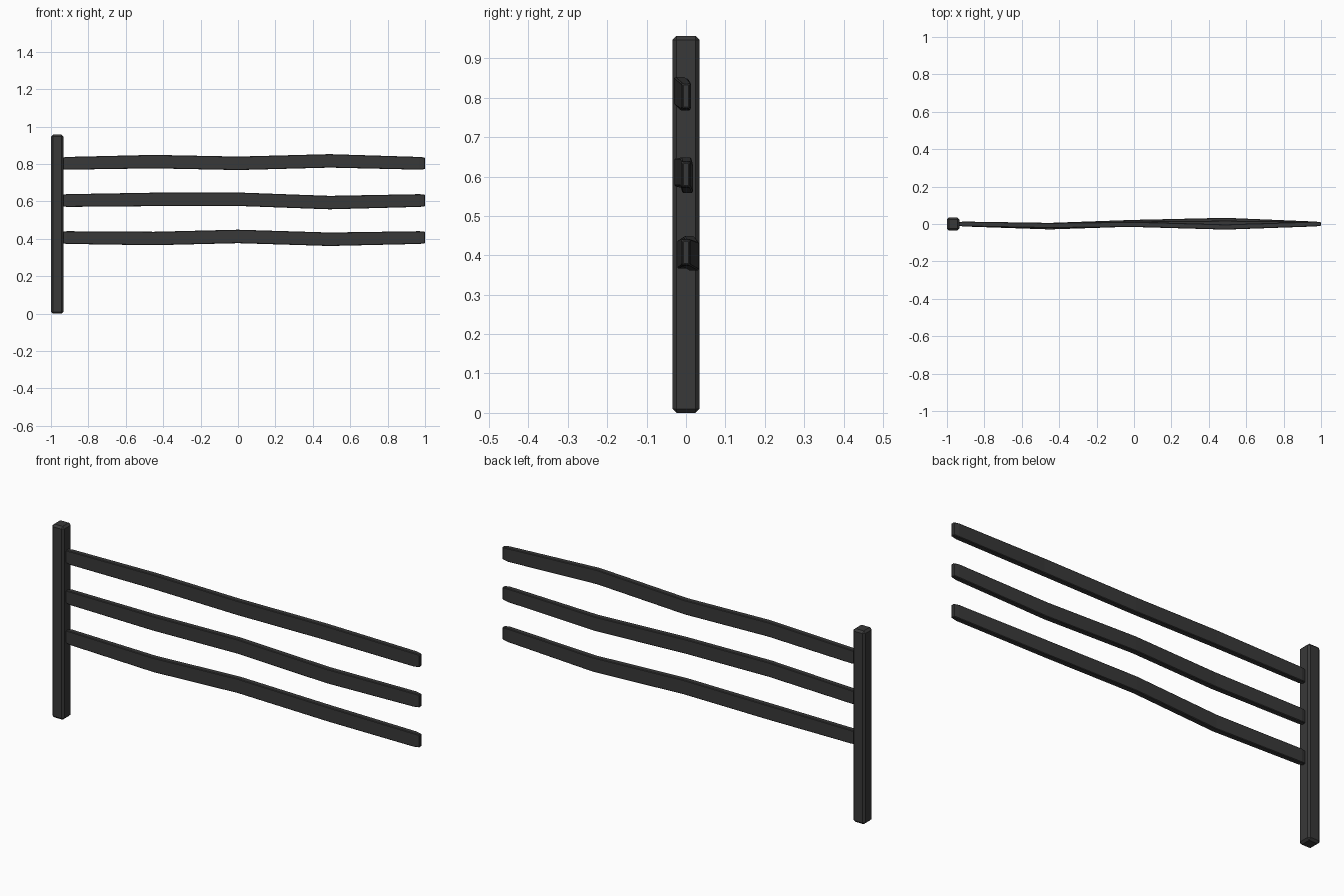
import bpy, bmesh

if "Cube" in bpy.data.objects:
    bpy.data.objects.remove(bpy.data.objects["Cube"])

mat = bpy.data.materials.new("dark_wood")
mat.diffuse_color = (0.04, 0.04, 0.04, 1)
mat.use_nodes = True
mat.node_tree.nodes["Principled BSDF"].inputs["Base Color"].default_value = mat.diffuse_color


def loft(name, rings, bevel):
    """Skin a chain of four-cornered rings, cap both ends, soften the edges."""
    bm = bmesh.new()
    loops = [[bm.verts.new(p) for p in ring] for ring in rings]
    for a, b in zip(loops, loops[1:]):
        for i in range(4):
            j = (i + 1) % 4
            bm.faces.new((a[i], a[j], b[j], b[i]))
    bm.faces.new(loops[0])
    bm.faces.new(loops[-1])
    bmesh.ops.recalc_face_normals(bm, faces=bm.faces)
    me = bpy.data.meshes.new(name)
    bm.to_mesh(me)
    bm.free()
    me.materials.append(mat)
    ob = bpy.data.objects.new(name, me)
    bpy.context.collection.objects.link(ob)
    if bevel:
        mod = ob.modifiers.new("worn_edges", 'BEVEL')
        mod.width = bevel
        mod.segments = 1
        mod.limit_method = 'ANGLE'
        mod.angle_limit = 0.9
    return ob


# Upright post
def post_ring(z):
    return [(-0.967 + sx * 0.033, sy * 0.034, z)
            for sx, sy in ((-1, -1), (1, -1), (1, 1), (-1, 1))]


loft("post", [post_ring(0), post_ring(0.957)], 0.01)


# Bent rails: each station is (x, y, z, half thickness, half height)
def rail(name, z, bends):
    stations = [(-0.938, 0, z, 0.009, 0.031), (-0.915, 0, z, 0.013, 0.034)]
    stations += [(x, y, z + dz, 0.014, 0.036)
                 for x, (y, dz) in zip((-0.45, 0, 0.49), bends)]
    stations += [(0.97, 0, z, 0.013, 0.034), (1.0, 0, z, 0.009, 0.031)]
    rings = [[(x, y + sy * t, zc + sz * h)
              for sy, sz in ((-1, -1), (1, -1), (1, 1), (-1, 1))]
             for x, y, zc, t, h in stations]
    loft(name, rings, 0.003)


rail("top_rail", 0.804, [(-0.008, 0.009), (-0.002, 0), (-0.016, 0.013)])
rail("middle_rail", 0.605, [(-0.015, 0.006), (0.0, 0.007), (0.004, -0.011)])
rail("bottom_rail", 0.407, [(-0.008, -0.005), (0.008, 0.006), (0.019, -0.009)])
